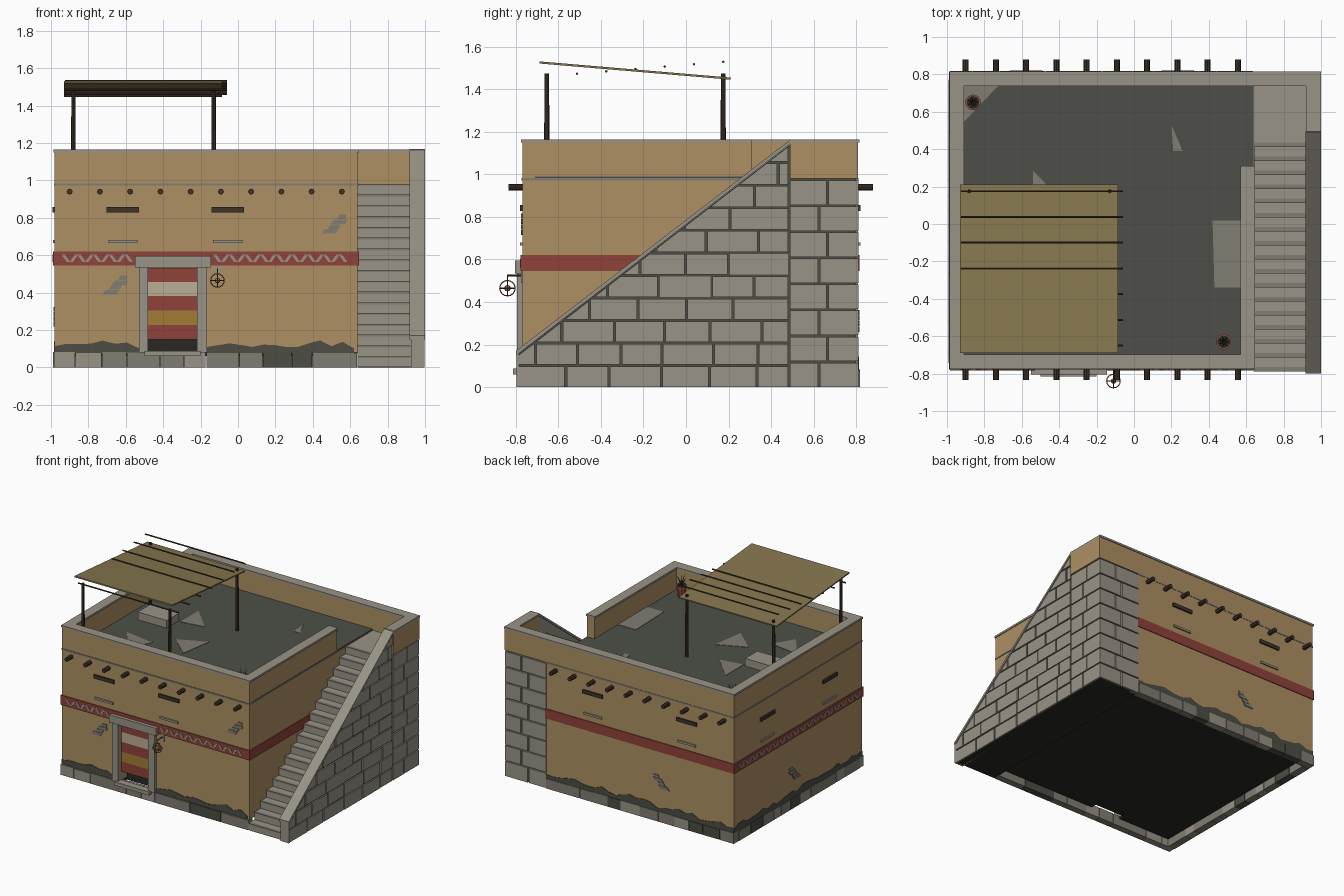
import bpy, bmesh, math, random
from mathutils import Vector, Matrix

if "Cube" in bpy.data.objects:
    bpy.data.objects.remove(bpy.data.objects["Cube"])
random.seed(4)

def mat(name, r, g, b):
    m = bpy.data.materials.new(name)
    m.diffuse_color = (r, g, b, 1)
    m.use_nodes = True
    m.node_tree.nodes["Principled BSDF"].inputs["Base Color"].default_value = m.diffuse_color
    return m
TAN = mat("tan_plaster", .42, .28, .125)
STONE = mat("stone", .32, .295, .24)
MID = mat("stone_mid", .22, .205, .17)
DARK = mat("dark_stone", .075, .075, .06)
ROOF = mat("roof_grey", .075, .078, .065)
BLACK = mat("shadow", .02, .02, .016)
RED = mat("red_paint", .28, .055, .042)
CREAM = mat("cream", .5, .42, .3)
OCHRE = mat("ochre", .36, .2, .035)
WOOD = mat("wood", .05, .033, .022)
REED = mat("reed", .24, .185, .08)
CLAY = mat("clay", .3, .09, .06)
LEAF = mat("leaf", .04, .06, .025)

def finish(name, bm, m):
    bmesh.ops.recalc_face_normals(bm, faces=bm.faces)
    me = bpy.data.meshes.new(name)
    bm.to_mesh(me)
    bm.free()
    me.materials.append(m)
    ob = bpy.data.objects.new(name, me)
    bpy.context.collection.objects.link(ob)
    return ob

def prisms(name, m, items):
    """items: (2D outline, axis, start, end) extruded along the axis"""
    bm = bmesh.new()
    put = {'x': lambda u, v, w: (w, u, v), 'y': lambda u, v, w: (u, w, v), 'z': lambda u, v, w: (u, v, w)}
    for pts, ax, a, b in items:
        lo = [bm.verts.new(put[ax](u, v, a)) for u, v in pts]
        hi = [bm.verts.new(put[ax](u, v, b)) for u, v in pts]
        bm.faces.new(lo)
        bm.faces.new(hi)
        for i in range(len(pts)):
            j = (i + 1) % len(pts)
            bm.faces.new((lo[i], lo[j], hi[j], hi[i]))
    return finish(name, bm, m)

def rect(a, b, c, d):
    return [(a, c), (b, c), (b, d), (a, d)]

def box(x0, x1, y0, y1, z0, z1):
    return (rect(x0, x1, y0, y1), 'z', z0, z1)

def rods(name, m, items, n=8):
    bm = bmesh.new()
    for p, q, r1, r2 in items:
        p, q = Vector(p), Vector(q)
        d = q - p
        mx = Matrix.Translation((p + q) / 2) @ d.to_track_quat('Z', 'Y').to_matrix().to_4x4()
        bmesh.ops.create_cone(bm, cap_ends=True, segments=n, radius1=r1, radius2=r2, depth=d.length, matrix=mx)
    return finish(name, bm, m)

X0, X1, Y0, Y1 = -.98, .64, -.77, .81
def on(face, pts, d):
    """thin plate on an outer wall, standing out by d"""
    return {'front': (pts, 'y', Y0 - d, Y0 + .01), 'back': (pts, 'y', Y1 - .01, Y1 + d),
            'left': (pts, 'x', X0 - d, X0 + .01)}[face]

# walls with doorway
door = [(X0, .08), (-.48, .08), (-.48, .53), (-.22, .53), (-.22, .08), (X1, .08), (X1, .98), (X0, .98)]
prisms("house_walls", TAN, [(door, 'y', Y0, -.68), box(X0, X1, -.68, Y1, .08, .98)])
prisms("floor_underside", BLACK, [box(-.95, .61, -.68, .78, .06, .085), box(-.95, -.48, -.74, -.68, .06, .085),
                                  box(-.22, .61, -.74, -.68, .06, .085), box(-.48, -.22, -.685, -.675, .06, .53)])
prisms("wall_ledge", MID, [box(X0 - .004, X1 + .004, Y0 - .004, Y1 + .002, .972, .984)])
prisms("roof_deck", ROOF, [box(-.92, .64, -.71, .75, .975, .99)])

# parapet and coping
T = .065
def ring(o, z0, z1):
    return [box(X0 - o, X1 + o, Y0 - o, Y0 + T + o, z0, z1), box(X0 - o, X0 + T + o, Y0 + T + o, Y1 - T - o, z0, z1),
            box(X1 - T - o, X1 + o, Y0 + T + o, .31, z0, z1), box(X0 - o, 1, Y1 - T - o, Y1 + o, z0, z1),
            box(.925 - o, 1, .49, Y1 - T - o, z0, z1)]
prisms("parapet", TAN, ring(0, .98, 1.15))
prisms("parapet_coping", STONE, ring(.006, 1.15, 1.165))

# plinth stones
tones = {STONE: [], MID: [], DARK: []}
def course(a, b, fn):
    while a < b - .01:
        e = min(b, a + random.uniform(.09, .2))
        if b - e < .06:
            e = b
        tones[random.choice([STONE, MID, MID, DARK])].append(fn(a, e - .003))
        a = e
course(-.985, .64, lambda a, b: box(a, b, -.782, -.73, 0, random.uniform(.076, .084)))
course(-.985, .64, lambda a, b: box(a, b, .76, .818, 0, random.uniform(.076, .084)))
course(-.73, .76, lambda a, b: box(-.988, -.93, a, b, 0, random.uniform(.076, .084)))
for i, (m, items) in enumerate(tones.items()):
    if items:
        prisms("plinth_stones_%d" % i, m, items)

# worn plaster along the wall foot
def jag(a, b):
    n = max(2, int((b - a) / .06))
    top = [(b + (a - b) * i / n, random.uniform(.1, .145)) for i in range(n + 1)]
    return [(a, .078), (b, .078)] + top
prisms("worn_plaster", DARK, [on('front', jag(-.98, -.53), .004), on('front', jag(-.165, .62), .004),
                              on('back', jag(-.98, .64), .004), on('left', jag(-.77, .81), .004)])

# painted band with zigzag
prisms("red_band", RED, [box(X0 - .008, X1 + .006, Y0 - .008, Y1 + .006, .545, .62)])
zig = []
for face, a, b in (('front', -.94, -.56), ('front', -.13, .62), ('left', -.74, .78)):
    u, k = a, 0
    while u < b - .04:
        s = .028 if k % 2 else -.028
        c = u + .02
        zig.append(on(face, [(c - s / 2 - .009, .563), (c - s / 2 + .009, .563), (c + s / 2 + .009, .603), (c + s / 2 - .009, .603)], .012))
        u, k = u + .042, k + 1
prisms("band_zigzag", STONE, zig)

# vents, sills and exposed bricks
slots = [('front', -.615), ('front', -.055), ('back', -.575), ('back', .235), ('left', .4), ('left', -.37)]
prisms("vents", WOOD, [on(f, rect(u - .087, u + .087, .829, .857), .012) for f, u in slots])
prisms("vent_sills", STONE, [on(f, rect(u - .078, u + .078, .665, .681), .01) for f, u in slots])
chips = []
for f, u, z in (('front', -.65, .44), ('front', .52, .765), ('back', -.35, .31), ('left', .07, .27)):
    for i, (s, w) in enumerate(((-.03, .045), (-.005, .035), (.02, .045), (.035, .025))):
        zz = z - .05 + i * .026
        chips.append(on(f, [(u + s - w, zz), (u + s + w * .7, zz), (u + s + w, zz + .024), (u + s - w * .6, zz + .024)], .007))
prisms("exposed_bricks", MID, chips)

# door surround and curtain
prisms("door_frame", STONE, [box(-.53, -.48, -.795, -.7, .08, .55), box(-.22, -.165, -.795, -.7, .08, .55),
                             box(-.55, -.145, -.805, -.7, .535, .595), box(-.5, -.2, -.815, -.76, .06, .088)])
for i, m in enumerate((RED, OCHRE, RED, CREAM, RED)):
    prisms("curtain_stripe_%d" % (i + 1), m, [box(-.48, -.22, -.752, -.742, .15 + i * .077, .227 + i * .077)])

# roof beams poking through the walls
rods("roof_beams", WOOD, [((-.9 + .1617 * i, -.835, .94), (-.9 + .1617 * i, .88, .94), .016, .016) for i in range(10)])

# hanging lamp
rods("lamp_bracket", WOOD, [((-.11, -.77, .525), (-.11, -.842, .525), .004, .004), ((-.11, -.84, .525), (-.11, -.84, .5), .003, .003)], 6)
prisms("lamp_plate", STONE, [on('front', rect(-.123, -.097, .49, .55), .006)])
for i, rot in enumerate(((0, 0, 0), (math.pi / 2, 0, 0), (0, math.pi / 2, 0))):
    bpy.ops.mesh.primitive_torus_add(major_segments=16, minor_segments=5, major_radius=.036, minor_radius=.003,
                                     location=(-.11, -.84, .465), rotation=rot)
    bpy.context.object.name = "lamp_hoop_%d" % (i + 1)
    bpy.context.object.data.materials.append(CLAY)
bpy.ops.mesh.primitive_uv_sphere_add(segments=8, ring_count=6, radius=.015, location=(-.11, -.84, .465))
bpy.context.object.name = "lamp_bulb"
bpy.context.object.data.materials.append(OCHRE)

# stair flight and landing
N, YA, YB = 17, -.785, .49
prof = [(.8, .004), (YA, .004)]
for i in range(N):
    y, z = YA + (YB - YA) * i / N, .98 * (i + 1) / N
    prof += [(y, z), (YA + (YB - YA) * (i + 1) / N, z)]
prof.append((.8, .98))
prisms("stair_flight", STONE, [(prof, 'x', .64, .925)])
prisms("stair_nosings", MID, [box(.64, .92, YA + (YB - YA) * i / N - .004, YA + (YB - YA) * i / N + .02,
                                  .98 * (i + 1) / N - .008, .98 * (i + 1) / N + .002) for i in range(N)])
prisms("stair_underside", BLACK, [box(.645, .985, -.78, .8, 0, .01)])

# sloped stair wall: inner skin, mortar core, coping
K = (1.15 - .155) / (YB + .795)
top = lambda y: .155 + K * (y + .795)
side = [(-.795, 0), (YB, 0), (YB, 1.15), (-.795, .155)]
prisms("stair_wall", STONE, [(side, 'x', .925, .96), box(.925, .998, -.797, -.785, 0, .16)])
prisms("stair_wall_mortar", DARK, [([(-.79, .003), (YB, .003), (YB, 1.14), (-.79, .155)], 'x', .955, .986),
                                   box(.645, .986, YB, .799, .003, .98)])
prisms("stair_coping", STONE, [([(-.8, .148), (YB + .005, 1.148), (YB + .005, 1.167), (-.8, .17)], 'x', .918, 1)])

# stair wall masonry, each stone clipped below the slope
def clip(pts):
    out = []
    f = lambda p: top(p[0]) - .012 - p[1]
    for p, q in zip(pts, pts[1:] + pts[:1]):
        if f(p) >= 0:
            out.append(p)
        if f(p) * f(q) < 0:
            t = f(p) / (f(p) - f(q))
            out.append((p[0] + t * (q[0] - p[0]), p[1] + t * (q[1] - p[1])))
    return out
blocks = []
for r in range(11):
    z0, y = r * .106, -.797 - (.1 if r % 2 else 0)
    while y < YB - .01:
        e = min(YB, y + random.uniform(.19, .25))
        if YB - e < .05:
            e = YB
        c = clip(rect(max(y, -.797), e - .01, z0, z0 + .097))
        if len(c) > 2:
            blocks.append((c, 'x', .97, random.uniform(.993, .998)))
        y = e
prisms("stair_wall_stones", STONE, blocks)

# corner pier masonry on the right and back
pier = []
for r in range(8):
    z0, z1, s = r * .1225, r * .1225 + .114, .66 if r % 2 else .62
    for a, b in ((YB, s), (s + .01, .81)):
        pier.append((rect(a, b, z0, z1), 'x', .97, .997))
    s = .85 if r % 2 else .79
    for a, b in ((.64, s), (s + .01, .997)):
        pier.append((rect(a, b, z0, z1), 'y', .78, .812))
prisms("pier_stones", STONE, pier)

# canopy: posts, reed mat, poles
rods("canopy_posts", WOOD, [((x, y, .98), (x, y, 1.475), .013, .011) for x in (-.88, -.13) for y in (-.655, .175)])
prisms("canopy_mat", REED, [([(-.69, 1.522), (.21, 1.446), (.211, 1.456), (-.689, 1.532)], 'x', -.93, -.085)])
rods("canopy_poles", WOOD, [((-.925, -.65 + .1375 * i, 1.463 + .0112 * i), (-.06, -.65 + .1375 * i, 1.463 + .0112 * i), .006, .006)
                            for i in range(7)], 6)

# roof bench and repair patches
prisms("roof_bench", STONE, [box(-.81, -.56, -.08, .07, .985, 1.05)])
patches = [[(-.915, .54), (-.72, .745), (-.915, .745)], [(.43, -.34), (.575, -.34), (.575, .02), (.42, .02)],
           [(.2, .53), (.26, .39), (.21, .39)], [(-.54, .285), (-.35, .09), (-.54, .06)],
           [(-.4, -.2), (-.18, -.1), (-.22, -.36)], [(-.75, -.3), (-.5, -.34), (-.6, -.5)]]
prisms("roof_patches", MID, [(p, 'z', .985, .993) for p in patches])

# potted plants
for k, (x, y) in enumerate(((-.86, .65), (.48, -.63))):
    rods("plant_pot_%d" % (k + 1), CLAY, [((x, y, .985), (x, y, 1.06), .025, .038), ((x, y, 1.06), (x, y, 1.075), .042, .042)], 10)
    rods("pot_soil_%d" % (k + 1), BLACK, [((x, y, 1.07), (x, y, 1.077), .034, .034)], 10)
    rods("plant_leaves_%d" % (k + 1), LEAF, [((x, y, 1.075), (x + .035 * math.cos(a), y + .035 * math.sin(a), 1.14 + .02 * (i % 2)), .007, 0)
                                             for i, a in enumerate(j * math.tau / 7 for j in range(7))], 4)
